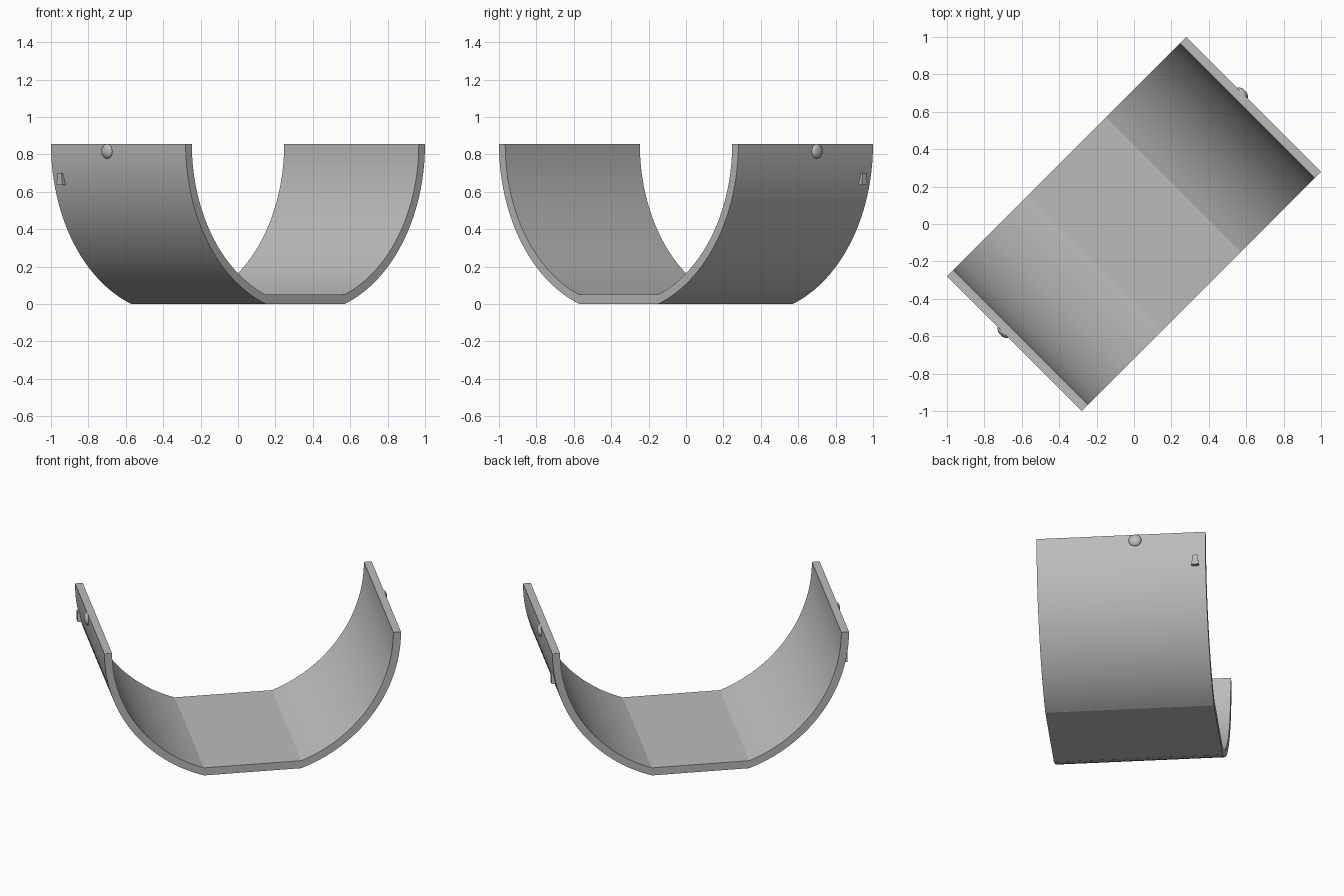
import bpy, bmesh, math
from mathutils import Matrix

if "Cube" in bpy.data.objects:
    bpy.data.objects.remove(bpy.data.objects["Cube"])

TOP, R_OUT, R_IN, FLOOR = 0.855, 0.905, 0.858, 0.05
HALF_WIDTH = 0.509
TURN = Matrix.Rotation(math.radians(45), 4, 'Z')

grey = bpy.data.materials.new("grey")
grey.diffuse_color = (0.5, 0.5, 0.5, 1)
grey.use_nodes = True
grey.node_tree.nodes["Principled BSDF"].inputs["Base Color"].default_value = grey.diffuse_color


def finish(name, bm, smooth_angle):
    bmesh.ops.recalc_face_normals(bm, faces=bm.faces)
    bm.transform(TURN)
    mesh = bpy.data.meshes.new(name)
    bm.to_mesh(mesh)
    bm.free()
    mesh.materials.append(grey)
    obj = bpy.data.objects.new(name, mesh)
    bpy.context.collection.objects.link(obj)
    bpy.context.view_layer.objects.active = obj
    obj.select_set(True)
    bpy.ops.object.shade_smooth_by_angle(angle=math.radians(smooth_angle))
    obj.select_set(False)


def half_ring(radius, bottom, steps=28):
    """Right arm to left arm, with the arc cut flat at the bottom height."""
    end = math.asin((TOP - bottom) / radius)
    right = [(radius * math.cos(end * i / steps), TOP - radius * math.sin(end * i / steps))
             for i in range(steps + 1)]
    return right + [(-x, z) for x, z in reversed(right)]


# Curved band with a flat floor
bm = bmesh.new()
outer, inner = half_ring(R_OUT, 0), half_ring(R_IN, FLOOR)
rings = []
for (ox, oz), (ix, iz) in zip(outer, inner):
    rings.append([bm.verts.new(p) for p in (
        (ox, -HALF_WIDTH, oz), (ox, HALF_WIDTH, oz),
        (ix, HALF_WIDTH, iz), (ix, -HALF_WIDTH, iz))])
for a, b in zip(rings, rings[1:]):
    for i in range(4):
        j = (i + 1) % 4
        bm.faces.new((a[i], a[j], b[j], b[i]))
bm.faces.new(rings[0])
bm.faces.new(rings[-1])
finish("curved_band", bm, 15)

for side, label in ((-1, "left"), (1, "right")):
    # Flattened round knob near the rim
    bm = bmesh.new()
    bmesh.ops.create_uvsphere(
        bm, u_segments=24, v_segments=12, radius=0.039,
        matrix=Matrix.Translation((side * 0.903, 0.085, 0.817)) @ Matrix.Diagonal((0.55, 1, 1, 1)))
    finish(label + "_knob", bm, 40)

    # Small tapered peg near the edge
    bm = bmesh.new()
    loops = []
    for u in (0.87, 0.903):
        loops.append([bm.verts.new((side * u, 0.447 + v, z)) for v, z in (
            (-0.022, 0.637), (0.022, 0.637), (0.014, 0.70), (-0.014, 0.70))])
    bm.faces.new(loops[0])
    bm.faces.new(loops[1])
    for i in range(4):
        j = (i + 1) % 4
        bm.faces.new((loops[0][i], loops[0][j], loops[1][j], loops[1][i]))
    finish(label + "_peg", bm, 10)
